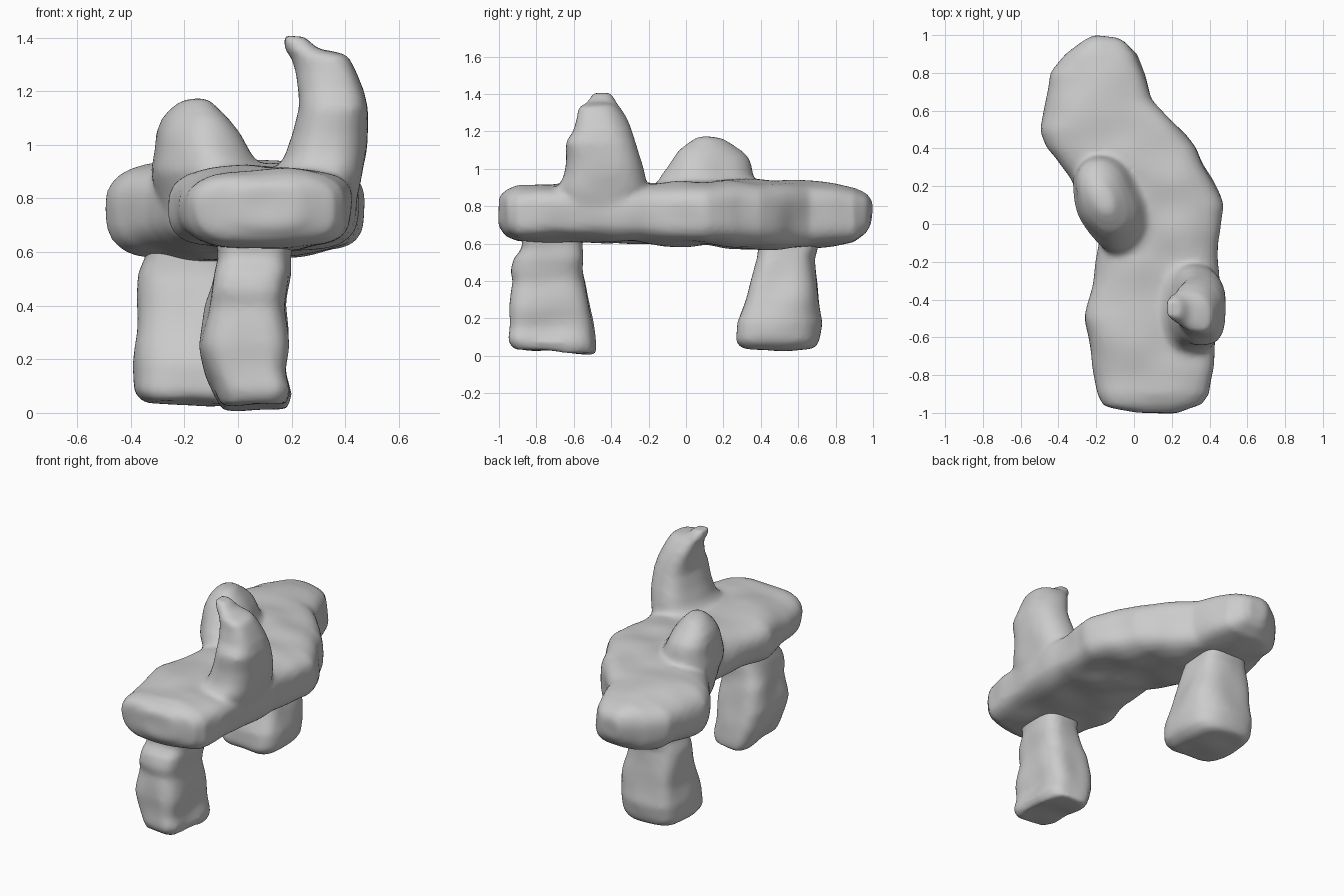
import bpy, bmesh, math
from mathutils import Matrix


def loft(name, axis, sections, power=3.0, power_left=None, sides=40, matrix=None):
    """Skin superellipse rings. Section: (position, a_min, a_max, b_min, b_max[, tilt, shear])."""
    bm = bmesh.new()
    rings = []
    for s in sections:
        t, a0, a1, b0, b1 = s[:5]
        tilt, shear = (list(s[5:]) + [0, 0])[:2]
        ring = []
        for i in range(sides):
            g = 2 * math.pi * i / sides
            c, d = math.cos(g), math.sin(g)
            p = power_left if power_left and c < 0 else power
            u = math.copysign(abs(c) ** (2 / p), c) * (a1 - a0) / 2
            v = math.copysign(abs(d) ** (2 / p), d) * (b1 - b0) / 2 + shear * u
            a, b, h = (a0 + a1) / 2 + u, (b0 + b1) / 2 + v, t + tilt * v
            ring.append(bm.verts.new((a, b, h) if axis == 'z' else (a, h, b)))
        rings.append(ring)
    for lo, hi in zip(rings, rings[1:]):
        for i in range(sides):
            j = (i + 1) % sides
            bm.faces.new((lo[i], lo[j], hi[j], hi[i]))
    bm.faces.new(rings[0])
    bm.faces.new(rings[-1])
    bmesh.ops.recalc_face_normals(bm, faces=bm.faces)
    if matrix:
        bm.transform(matrix)
    mesh = bpy.data.meshes.new(name)
    bm.to_mesh(mesh)
    bm.free()
    ob = bpy.data.objects.new(name, mesh)
    bpy.context.collection.objects.link(ob)
    return ob


# Soft lumps shared by every stone
lumps = bpy.data.textures.new("lumps", 'CLOUDS')
lumps.noise_scale = 0.2
lumps.noise_depth = 0


def weather(ob, smooth=6):
    """Fuse overlapping shells, soften them and add uneven lumps."""
    m = ob.modifiers.new("fuse", 'REMESH')
    m.mode = 'VOXEL'
    m.voxel_size = 0.018
    m.use_smooth_shade = True
    m = ob.modifiers.new("lumps", 'DISPLACE')
    m.texture = lumps
    m.strength = 0.03
    m.mid_level = 0.45
    m = ob.modifiers.new("soften", 'SMOOTH')
    m.factor = 0.5
    m.iterations = smooth


# Bent slab, lofted from front to back, blunter on its right side
slab = loft("slab", 'y', [
    (-1.00, 0.02, 0.23, 0.70, 0.85),
    (-0.96, -0.16, 0.36, 0.64, 0.88),
    (-0.90, -0.19, 0.40, 0.61, 0.90),
    (-0.75, -0.22, 0.42, 0.61, 0.91),
    (-0.50, -0.26, 0.44, 0.61, 0.915),
    (-0.20, -0.20, 0.44, 0.60, 0.92),
    (-0.05, -0.18, 0.455, 0.595, 0.925),
    (0.10, -0.27, 0.465, 0.59, 0.93),
    (0.25, -0.34, 0.41, 0.58, 0.935),
    (0.40, -0.46, 0.33, 0.57, 0.94),
    (0.50, -0.50, 0.24, 0.57, 0.935),
    (0.66, -0.47, 0.09, 0.58, 0.925),
    (0.80, -0.44, 0.05, 0.59, 0.91),
    (0.90, -0.35, 0.02, 0.60, 0.89),
    (0.97, -0.26, -0.04, 0.65, 0.86),
    (1.00, -0.21, -0.09, 0.70, 0.82)], power=3.4, power_left=2.8)

# Tall leaning spike at the right edge, its top a diagonal ridge
spike = loft("spike", 'z', [
    (0.80, 0.18, 0.44, -0.66, -0.26),
    (0.90, 0.13, 0.46, -0.69, -0.21),
    (0.96, 0.18, 0.47, -0.66, -0.23),
    (1.04, 0.21, 0.475, -0.645, -0.25),
    (1.14, 0.235, 0.49, -0.64, -0.275, 0, -0.1),
    (1.20, 0.23, 0.48, -0.595, -0.295, 0, -0.15),
    (1.27, 0.215, 0.445, -0.575, -0.325, 0, -0.25),
    (1.33, 0.195, 0.41, -0.565, -0.36, 0, -0.3),
    (1.355, 0.175, 0.30, -0.53, -0.37, 0, -0.2),
    (1.405, 0.17, 0.25, -0.50, -0.40)], power=2.6)

# Rounded boulder, turned across the slab's left edge
turn = Matrix.Translation((-0.13, 0.10, 0)) @ Matrix.Rotation(math.radians(22), 4, 'Z')
boulder = loft("boulder", 'z', [
    (0.75, -0.13, 0.14, -0.24, 0.24),
    (0.90, -0.165, 0.20, -0.28, 0.275),
    (0.97, -0.155, 0.16, -0.24, 0.265),
    (1.05, -0.15, 0.125, -0.18, 0.25),
    (1.10, -0.13, 0.09, -0.14, 0.22),
    (1.14, -0.09, 0.05, -0.08, 0.17),
    (1.165, -0.05, 0.02, -0.03, 0.11)], power=2.2, matrix=turn)

# The outcrops grow out of the slab as one stone
bpy.ops.object.select_all(action='DESELECT')
for ob in (slab, spike, boulder):
    ob.select_set(True)
bpy.context.view_layer.objects.active = slab
bpy.ops.object.join()

# Front leg with a slanted foot
front_leg = loft("front_leg", 'z', [
    (0.02, -0.06, 0.18, -0.92, -0.48, -0.08, -0.08),
    (0.07, -0.085, 0.20, -0.945, -0.48, -0.06, -0.1),
    (0.15, -0.115, 0.18, -0.94, -0.495, 0, -0.1),
    (0.25, -0.135, 0.185, -0.935, -0.515, 0, -0.1),
    (0.40, -0.12, 0.175, -0.915, -0.54, 0, -0.1),
    (0.46, -0.105, 0.185, -0.935, -0.55, 0, -0.05),
    (0.52, -0.09, 0.195, -0.925, -0.55),
    (0.58, -0.07, 0.19, -0.88, -0.56),
    (0.70, -0.09, 0.21, -0.89, -0.54)], power=3.8)

# Back leg, wider at the foot
back_leg = loft("back_leg", 'z', [
    (0.04, -0.35, -0.02, 0.29, 0.69, 0, -0.08),
    (0.08, -0.385, 0.03, 0.265, 0.71, 0, -0.1),
    (0.18, -0.385, 0.04, 0.275, 0.725, 0, -0.1),
    (0.30, -0.37, 0.03, 0.325, 0.71, 0, -0.1),
    (0.42, -0.37, 0.00, 0.365, 0.695, 0, -0.1),
    (0.52, -0.36, -0.02, 0.39, 0.68, 0, -0.05),
    (0.58, -0.34, -0.03, 0.39, 0.70),
    (0.70, -0.35, -0.02, 0.39, 0.70)], power=3.8)

for ob in (slab, front_leg, back_leg):
    weather(ob)
